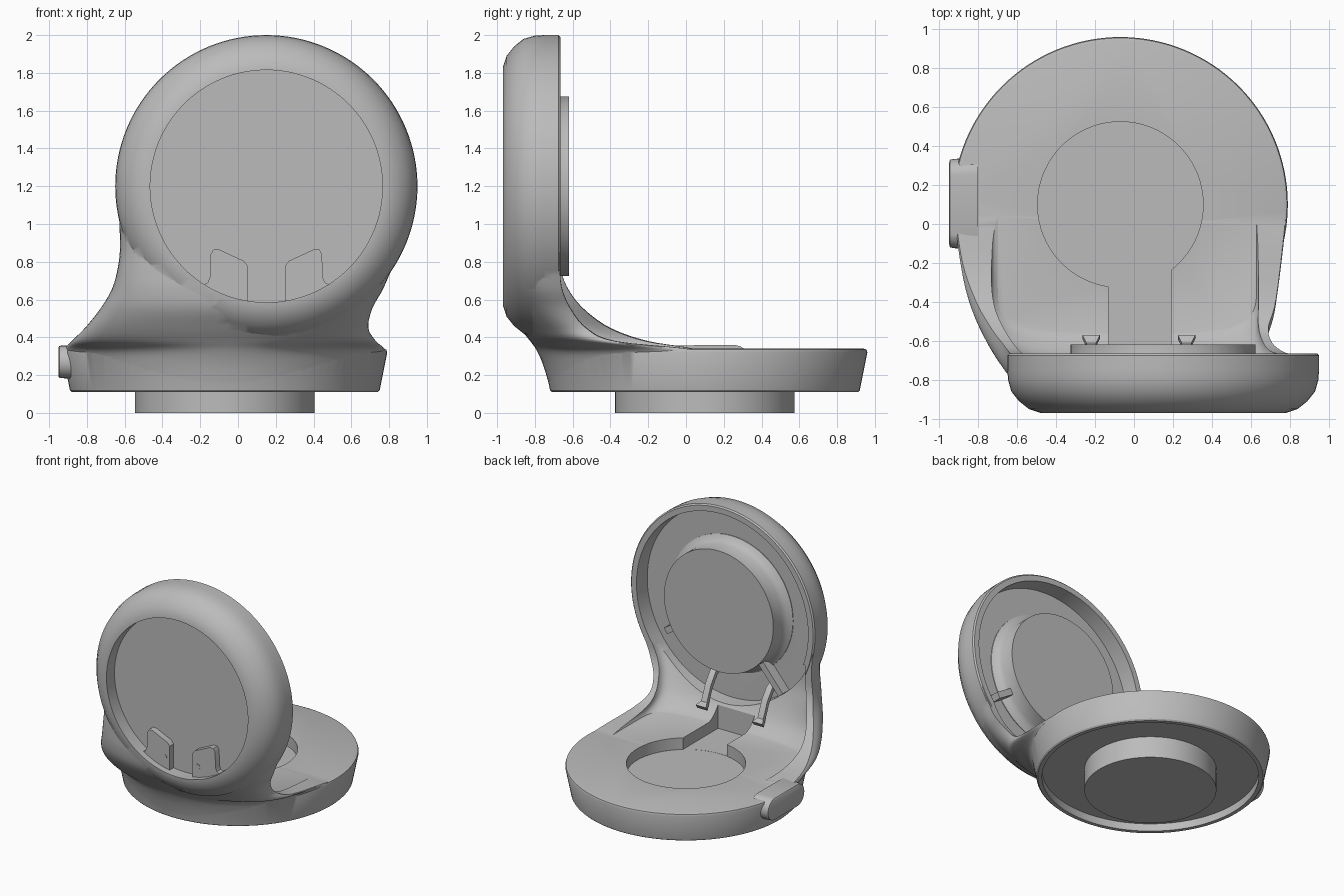
import bpy, bmesh, math
from mathutils import Vector, Matrix

cube = bpy.data.objects.get("Cube")
if cube:
    bpy.data.objects.remove(cube)

grey = bpy.data.materials.new("plain_grey")
grey.use_nodes = True
grey.diffuse_color = (0.5, 0.5, 0.5, 1)
grey.node_tree.nodes["Principled BSDF"].inputs["Base Color"].default_value = (0.5, 0.5, 0.5, 1)

BASE = Vector((-0.07, 0.1, 0))
RING = Vector((0.15, 0, 1.2))
UPRIGHT = Matrix.Rotation(math.radians(-90), 4, "X")


def make(name, bm):
    bmesh.ops.recalc_face_normals(bm, faces=bm.faces)
    mesh = bpy.data.meshes.new(name)
    bm.to_mesh(mesh)
    bm.free()
    mesh.materials.append(grey)
    ob = bpy.data.objects.new(name, mesh)
    bpy.context.collection.objects.link(ob)
    return ob


def skin(name, loops):
    """Solid through a list of equal-length closed loops."""
    bm = bmesh.new()
    rows = [[bm.verts.new(p) for p in loop] for loop in loops]
    for a, b in zip(rows, rows[1:]):
        for i in range(len(a)):
            j = (i + 1) % len(a)
            bm.faces.new((a[i], a[j], b[j], b[i]))
    bm.faces.new(rows[0])
    bm.faces.new(rows[-1])
    return make(name, bm)


def turned(name, profile, centre, upright=False, steps=128):
    """Turned solid from (radius, height); upright runs along y."""
    turn = UPRIGHT if upright else Matrix()
    loops = []
    for r, h in profile:
        angles = [math.tau * i / steps for i in range(steps)]
        loops.append([centre + turn @ Vector((r * math.cos(a), r * math.sin(a), h)) for a in angles])
    return skin(name, loops)


def prism(name, points, y0, y1):
    return skin(name, [[(x, y, z) for x, z in points] for y in (y0, y1)])


def box(name, low, high):
    (x0, y0, z0), (x1, y1, z1) = low, high
    return prism(name, [(x0, z0), (x1, z0), (x1, z1), (x0, z1)], y0, y1)


def refine(rows, steps=5):
    """Smooth in-between rows."""
    out = []
    for k in range(len(rows) - 1):
        p0, p1, p2, p3 = (rows[min(max(k + d, 0), len(rows) - 1)] for d in (-1, 0, 1, 2))
        for s in range(steps):
            t = s / steps
            out.append([b + t * ((c - a) / 2 + t * (a - 2.5 * b + 2 * c - d / 2
                        + t * (1.5 * (b - c) + (d - a) / 2))) for a, b, c, d in zip(p0, p1, p2, p3)])
    return out + [rows[-1]]


def section(z, xl, yl, xr, yr, front, power, back=None, steps=48):
    """Bow-fronted outline at one height, between left and right rim points."""
    loop = []
    for i in range(steps + 1):
        a = math.pi * i / steps
        c, s = math.cos(a), max(math.sin(a), 0)
        u = 0.5 - 0.5 * math.copysign(abs(c) ** (2 / power), c)
        chord = yl + (yr - yl) * u
        loop.append((xl + (xr - xl) * u, chord + (front - chord) * s ** (2 / power), z))
    if back is not None:
        loop += [(xr, back, z), (xl, back, z)]
    return loop


def boolean(target, tool, operation):
    mod = target.modifiers.new(operation, "BOOLEAN")
    mod.operation, mod.object, mod.solver = operation, tool, "EXACT"
    graph = bpy.context.evaluated_depsgraph_get()
    mesh = bpy.data.meshes.new_from_object(target.evaluated_get(graph))
    target.modifiers.clear()
    target.data = mesh
    bpy.data.objects.remove(tool)


# Neck: height, left rim x y, right rim x y, front y, squareness
neck = [
    (0.13, -0.87, 0.1, 0.73, 0.1, -0.72, 2),
    (0.25, -0.9, 0.1, 0.76, 0.1, -0.755, 2),
    (0.33, -0.92, 0.08, 0.78, 0.06, -0.79, 2),
    (0.38, -0.88, -0.2, 0.73, -0.38, -0.825, 2.1),
    (0.45, -0.81, -0.4, 0.69, -0.53, -0.88, 2.2),
    (0.55, -0.73, -0.54, 0.71, -0.61, -0.945, 2.4),
    (0.65, -0.67, -0.62, 0.765, -0.655, -0.966, 2.7),
    (0.75, -0.64, -0.66, 0.81, -0.667, -0.966, 2.9),
    (0.87, -0.625, -0.667, 0.87, -0.667, -0.966, 3),
    (1.05, -0.63, -0.667, 0.92, -0.667, -0.966, 3),
]
body = skin("stand_body", [section(*row) for row in refine(neck)])

# Round base and upright ring
boolean(body, turned("base", [(0.81, 0.11), (0.82, 0.12), (0.86, 0.32), (0.855, 0.335), (0.84, 0.34)],
                     BASE), "UNION")
boolean(body, turned("ring", [(0.63, -0.97), (0.69, -0.95), (0.74, -0.91), (0.78, -0.86), (0.797, -0.8),
                              (0.8, -0.75), (0.8, -0.675), (0.79, -0.665)], RING, True), "UNION")

# Hollow between the side rims, blending the base top into the upright
hollow = [
    (0.341, -0.7, -0.3, 0.63, -0.3, -0.56, 4),
    (0.37, -0.73, -0.3, 0.64, -0.35, -0.61, 4),
    (0.45, -0.72, -0.4, 0.64, -0.5, -0.68, 4),
    (0.6, -0.64, -0.5, 0.68, -0.6, -0.75, 4),
    (0.75, -0.58, -0.6, 0.75, -0.6, -0.788, 5),
    (0.95, -0.57, -0.6, 0.84, -0.6, -0.788, 6),
]
cutter = skin("hollow", [section(*row, back=0.6) for row in refine(hollow)])
boolean(body, cutter, "DIFFERENCE")
boolean(body, turned("ring_back", [(0.74, -0.79), (0.755, -0.5)], RING, True), "DIFFERENCE")
boolean(body, turned("ring_front", [(0.615, -1.1), (0.615, -0.87)], RING, True), "DIFFERENCE")
boolean(body, turned("base_under", [(0.78, 0), (0.78, 0.17)], BASE), "DIFFERENCE")
boolean(body, turned("charger_hole", [(0.425, 0.25), (0.425, 0.6)], BASE), "DIFFERENCE")
boolean(body, box("cable_channel", (-0.13, -0.67, 0.251), (0.19, -0.1, 0.6)), "DIFFERENCE")

# Charging pucks
parts = [body]
parts.append(turned("base_puck", [(0.475, 0), (0.475, 0.24)], BASE))
parts.append(turned("upright_puck", [(0.53, -0.8), (0.53, -0.785), (0.495, -0.765), (0.475, -0.73),
                                     (0.475, -0.62)], RING, True))

# Front tabs with pin heads
tab = [(-0.2, 0.67), (-0.16, 0.69), (-0.148, 0.72), (-0.145, 0.84), (-0.13, 0.865), (-0.1, 0.865),
       (0.03, 0.805), (0.05, 0.78), (0.05, 0.56), (-0.1, 0.56)]
for side, sign in (("right", 1), ("left", -1)):
    shift = [(RING.x + sign * (x - RING.x), z) for x, z in tab]
    parts.append(prism(side + "_front_tab", shift, -0.92, -0.86))
    pin = Vector((RING.x - sign * 0.145, 0, 0.685))
    parts.append(turned(side + "_tab_pin", [(0.02, -0.923), (0.02, -0.9)], pin, True, 24))

# Curved cable straps with flared ends
for side, x in (("right", -0.22), ("left", 0.27)):
    path = [(-0.79, 0.7), (-0.72, 0.66), (-0.66, 0.58), (-0.61, 0.46), (-0.57, 0.44)]
    loops = []
    for k, (y, z) in enumerate(path):
        w = 0.045 if k == 4 else 0.025
        loops.append([(x - w, y, z), (x + w, y, z), (x + w, y - 0.02, z - 0.03), (x - w, y - 0.02, z - 0.03)])
    parts.append(skin(side + "_cable_strap", loops))

# Radial clips beside the upright puck
for side, angle, end in (("left", -32, 0.62), ("right", -130, 0.74)):
    clip = box(side + "_clip", (0.46, -0.8, -0.025), (end, -0.71, 0.025))
    clip.data.transform(Matrix.Translation(RING) @ Matrix.Rotation(math.radians(-angle), 4, "Y"))
    parts.append(clip)

# Pill-shaped port boss on the right side
pill = []
for i in range(32):
    a = math.tau * i / 32
    pill.append((math.cos(a) * 0.085 + math.copysign(0.14, math.cos(a)), math.sin(a) * 0.085))
loops = []
for x, scale in ((-0.8, 1.05), (-0.92, 1.02), (-0.945, 1), (-0.95, 0.92)):
    loops.append([(x, 0.105 + y * scale, 0.27 + z * scale) for y, z in pill])
parts.append(skin("port_boss", loops))

# Smooth shading with sharp edges kept
bpy.ops.object.select_all(action="DESELECT")
for ob in parts:
    ob.select_set(True)
bpy.context.view_layer.objects.active = body
bpy.ops.object.shade_smooth_by_angle(angle=math.radians(32))
